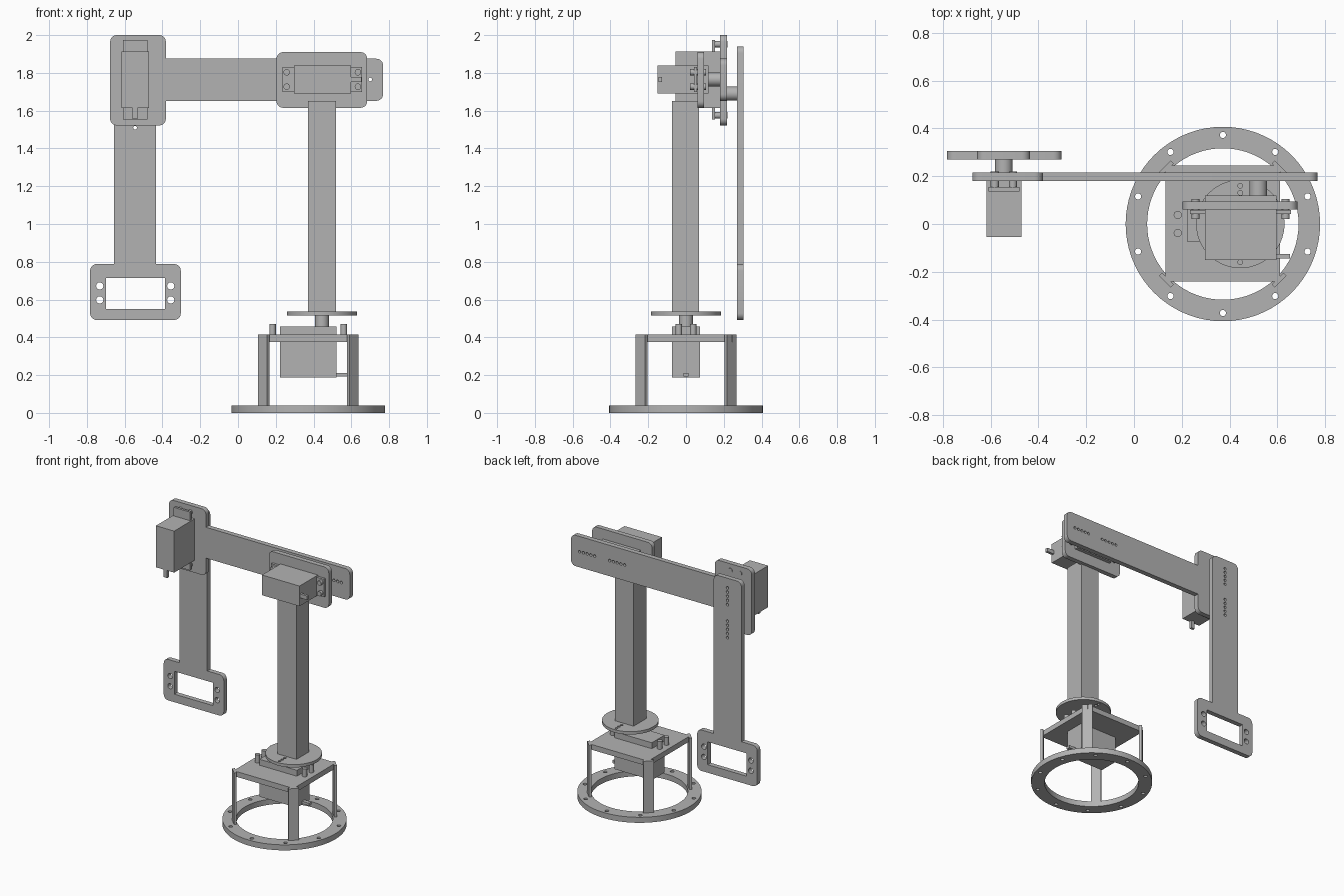
import bpy, bmesh, math
from mathutils import Vector, Matrix

cube = bpy.data.objects.get("Cube")
if cube:
    bpy.data.objects.remove(cube, do_unlink=True)

GREY = (0.45, 0.45, 0.45, 1)
mat = bpy.data.materials.new("grey_plastic")
mat.use_nodes = True
mat.diffuse_color = GREY
mat.node_tree.nodes["Principled BSDF"].inputs["Base Color"].default_value = GREY
mat.node_tree.nodes["Principled BSDF"].inputs["Roughness"].default_value = 0.6

# Axis frames: columns are the local x, y, z directions
UP = Matrix.Identity(3)
BACK = Matrix(((1, 0, 0), (0, 0, 1), (0, -1, 0)))
BACK_HANGING = Matrix(((0, -1, 0), (0, 0, 1), (-1, 0, 0)))


def make(name, bm, frame=UP, origin=(0, 0, 0)):
    bmesh.ops.recalc_face_normals(bm, faces=bm.faces)
    me = bpy.data.meshes.new(name)
    bm.transform(Matrix.Translation(origin) @ frame.to_4x4())
    bm.to_mesh(me)
    bm.free()
    me.materials.append(mat)
    ob = bpy.data.objects.new(name, me)
    bpy.context.collection.objects.link(ob)
    return ob


def add_box(bm, x, y, z):
    size = Vector((x[1] - x[0], y[1] - y[0], z[1] - z[0]))
    mid = Vector((x[0] + x[1], y[0] + y[1], z[0] + z[1])) / 2
    bmesh.ops.create_cube(bm, matrix=Matrix.Translation(mid) @ Matrix.Diagonal((*size, 1)))


def add_cyl(bm, x, y, z, r, sides=24):
    bmesh.ops.create_cone(bm, cap_ends=True, segments=sides, radius1=r, radius2=r,
                          depth=z[1] - z[0],
                          matrix=Matrix.Translation((x, y, (z[0] + z[1]) / 2)))


def box(name, x, y, z):
    bm = bmesh.new()
    add_box(bm, x, y, z)
    return make(name, bm)


def cyl(name, x, y, z, r, sides=24):
    bm = bmesh.new()
    add_cyl(bm, x, y, z, r, sides)
    return make(name, bm)


def outline_plate(name, corners, y):
    """Plate in the xz plane from (x, z, corner radius) points."""
    bm = bmesh.new()
    verts = []
    for i, (px, pz, r) in enumerate(corners):
        p = Vector((px, 0, pz))
        a = (Vector((corners[i - 1][0], 0, corners[i - 1][1])) - p).normalized()
        n = corners[(i + 1) % len(corners)]
        b = (Vector((n[0], 0, n[1])) - p).normalized()
        for k in range(7 if r else 1):
            t = k * math.pi / 12
            q = p + r * a * (1 - math.sin(t)) + r * b * (1 - math.cos(t))
            verts.append(bm.verts.new((q.x, y[0], q.z)))
    face = bm.faces.new(verts)
    ext = bmesh.ops.extrude_face_region(bm, geom=[face])
    moved = [v for v in ext["geom"] if isinstance(v, bmesh.types.BMVert)]
    bmesh.ops.translate(bm, verts=moved, vec=(0, y[1] - y[0], 0))
    return make(name, bm)


def cut(ob, bm, frame=UP):
    """Subtract the shapes in bm and bake the result."""
    tool = make("cutter", bm, frame)
    tool.hide_render = True
    mod = ob.modifiers.new("cut", "BOOLEAN")
    mod.object = tool
    mod.solver = "EXACT"
    deps = bpy.context.evaluated_depsgraph_get()
    me = bpy.data.meshes.new_from_object(ob.evaluated_get(deps))
    ob.modifiers.clear()
    ob.data = me
    bpy.data.objects.remove(tool, do_unlink=True)


def servo(name, origin, frame, screw):
    """Motor with its shaft along local z and its cable tab towards local +x."""
    bm = bmesh.new()
    add_box(bm, (-0.223, 0.077), (-0.073, 0.073), (0, 0.27))
    add_box(bm, (0.077, 0.134), (-0.014, 0.014), (0.005, 0.024))
    add_box(bm, (-0.285, 0.137), (-0.065, 0.065), (0.192, 0.209))
    make(name + "_servo", bm, frame, origin)
    bm = bmesh.new()
    add_cyl(bm, 0, 0, (0.268, 0.332), 0.037)
    make(name + "_shaft", bm, frame, origin)
    bm = bmesh.new()
    for x in (-0.262, 0.115):
        for y in (-0.038, 0.038):
            add_cyl(bm, x, y, screw, 0.017, 16)
    make(name + "_screws", bm, frame, origin)


CX = 0.372      # base centre
SX = 0.445      # turntable axis
EX = -0.545     # elbow axis

# Base ring with bolt holes
ring = cyl("base_ring", CX, 0, (0, 0.04), 0.407, 72)
bm = bmesh.new()
add_cyl(bm, CX, 0, (-0.1, 0.1), 0.317, 72)
for i in range(10):
    a = math.radians(90 + 36 * i)
    add_cyl(bm, CX + 0.373 * math.cos(a), 0.373 * math.sin(a), (-0.1, 0.1), 0.013, 16)
cut(ring, bm)

# Four flat legs set across the corners
for sx in (-1, 1):
    for sy in (-1, 1):
        bm = bmesh.new()
        add_box(bm, (-0.009, 0.009), (-0.035, 0.035), (0.038, 0.414))
        turn = Matrix.Rotation(math.atan2(sy, sx), 3, "Z")
        make(f"leg_{'left' if sx > 0 else 'right'}_{'back' if sy > 0 else 'front'}",
             bm, turn, (CX + 0.236 * sx, 0.235 * sy, 0))

# Platform, base motor and turntable
box("platform", (CX - 0.24, CX + 0.24), (-0.24, 0.245), (0.376, 0.414))
servo("base", (SX, 0, 0.187), UP, (0.22, 0.284))
disc = cyl("turntable", SX, 0, (0.515, 0.536), 0.185, 64)
bm = bmesh.new()
for y in (0.1, 0.13, 0.16):
    for s in (-1, 1):
        add_cyl(bm, SX, y * s, (0.4, 0.6), 0.01, 12)
cut(disc, bm)

# Column and shoulder
box("column", (SX - 0.075, SX + 0.075), (-0.075, 0.07), (0.535, 1.65))
R = 0.035
outline_plate("shoulder_plate", [(0.204, 1.615, R), (0.684, 1.615, R),
                                 (0.684, 1.91, R), (0.204, 1.91, R)], (0.06, 0.095))
servo("shoulder", (0.52, -0.15, 1.765), BACK, (0.17, 0.255))

# Upper arm with the elbow plate at its end
HOLES = [s * (0.06 + 0.03 * i) for i in range(5) for s in (-1, 1)]
arm = outline_plate("upper_arm", [
    (-0.677, 1.522, R), (-0.382, 1.522, R), (-0.382, 1.652, 0), (0.768, 1.652, R),
    (0.768, 1.875, R), (-0.382, 1.875, 0), (-0.382, 2.0, R), (-0.677, 2.0, R)],
    (0.18, 0.216))
bm = bmesh.new()
for h in HOLES:
    add_cyl(bm, 0.52 + h, -1.765, (0.1, 0.3), 0.01, 12)
cut(arm, bm, BACK)
servo("elbow", (EX, -0.055, 1.69), BACK_HANGING, (0.2, 0.275))

# Forearm with a framed hand plate
forearm = outline_plate("forearm", [
    (-0.783, 0.492, R), (-0.303, 0.492, R), (-0.303, 0.788, R), (-0.435, 0.788, 0),
    (-0.435, 1.94, R), (-0.657, 1.94, R), (-0.657, 0.788, 0), (-0.783, 0.788, R)],
    (0.27, 0.305))
bm = bmesh.new()
add_box(bm, (-0.698, -0.387), (-0.715, -0.55), (0.2, 0.4))
for x in (-0.732, -0.356):
    for z in (0.598, 0.672):
        add_cyl(bm, x, -z, (0.2, 0.4), 0.019, 20)
for h in HOLES:
    add_cyl(bm, EX, -1.69 + h, (0.2, 0.4), 0.01, 12)
cut(forearm, bm, BACK)

# Smooth the round walls, keep the edges sharp
bpy.ops.object.select_all(action="DESELECT")
for ob in bpy.context.collection.objects:
    if ob.type == "MESH" and mat.name in ob.data.materials:
        ob.select_set(True)
        bpy.context.view_layer.objects.active = ob
bpy.ops.object.shade_smooth_by_angle(angle=math.radians(35))
